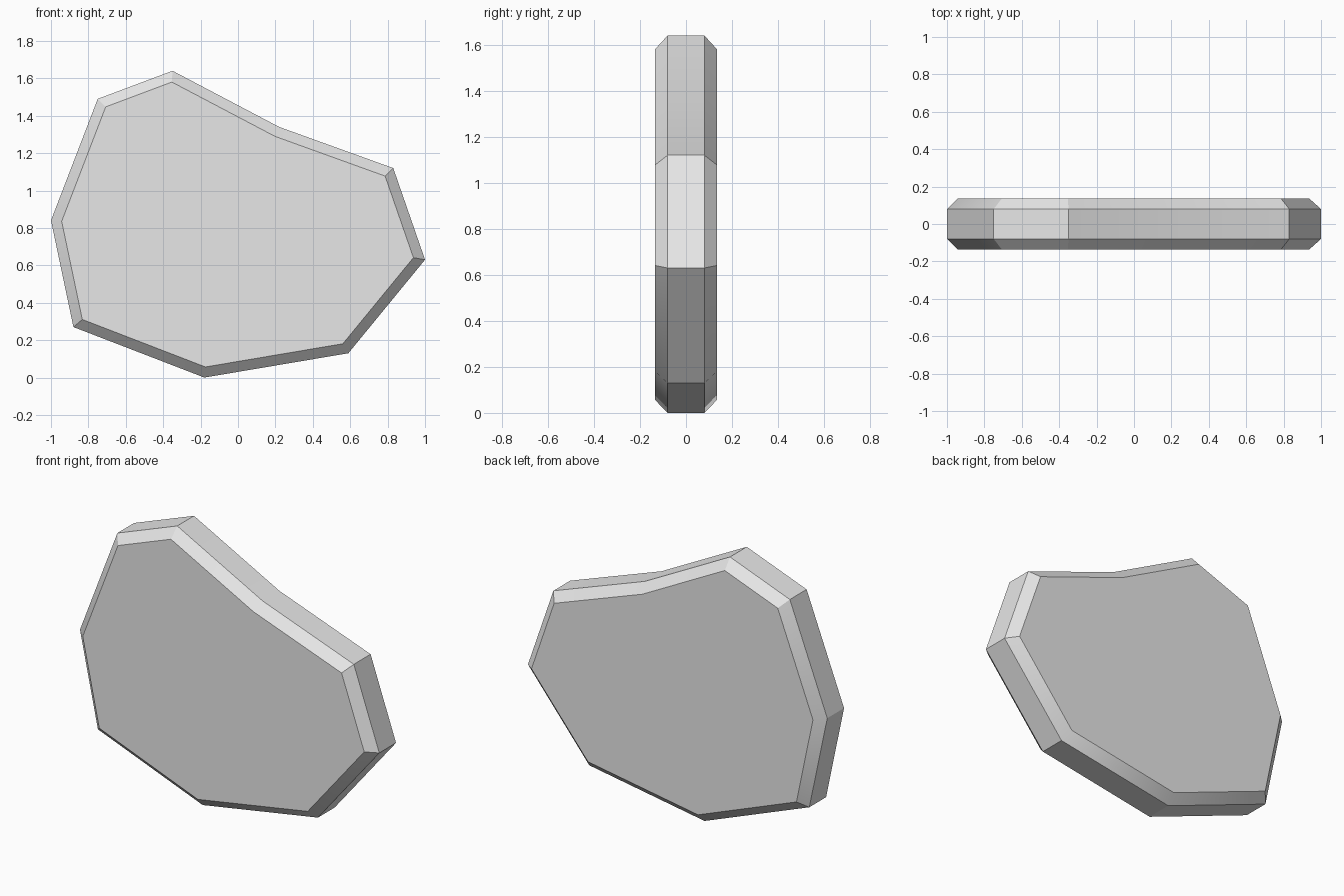
import bpy
import bmesh
import math

cube = bpy.data.objects.get("Cube")
if cube:
    bpy.data.objects.remove(cube, do_unlink=True)

# Stone colour
grey = bpy.data.materials.new("light_grey_stone")
grey.use_nodes = True
colour = (0.8, 0.8, 0.8, 1)
grey.diffuse_color = colour
grey.node_tree.nodes["Principled BSDF"].inputs["Base Color"].default_value = colour

# Outline of the slab in x and z
OUTLINE = [(-0.35, 1.64), (0.22, 1.34), (0.83, 1.12), (1, 0.63), (0.59, 0.13),
           (-0.18, 0), (-0.88, 0.27), (-1, 0.84), (-0.75, 1.49)]
RIM = 0.08       # half thickness of the straight rim
CHAMFER = 0.055  # inset and depth of the sloped border

# Prism: front cap, back cap and rim
bm = bmesh.new()
front = [bm.verts.new((x, -RIM, z)) for x, z in OUTLINE]
back = [bm.verts.new((x, RIM, z)) for x, z in OUTLINE]
caps = [bm.faces.new(front), bm.faces.new(back)]
for i in range(len(OUTLINE)):
    j = (i + 1) % len(OUTLINE)
    bm.faces.new((front[i], front[j], back[j], back[i]))
bmesh.ops.recalc_face_normals(bm, faces=bm.faces)
bm.normal_update()

# Chamfered border on both caps
bmesh.ops.inset_region(bm, faces=caps, thickness=CHAMFER, depth=CHAMFER,
                       use_even_offset=True)
bmesh.ops.recalc_face_normals(bm, faces=bm.faces)

mesh = bpy.data.meshes.new("stone_slab")
bm.to_mesh(mesh)
bm.free()
mesh.materials.append(grey)
slab = bpy.data.objects.new("stone_slab", mesh)
bpy.context.collection.objects.link(slab)

# Soft joints along the rim, sharp corners elsewhere
bpy.ops.object.select_all(action='DESELECT')
slab.select_set(True)
bpy.context.view_layer.objects.active = slab
bpy.ops.object.shade_smooth_by_angle(angle=math.radians(30))
